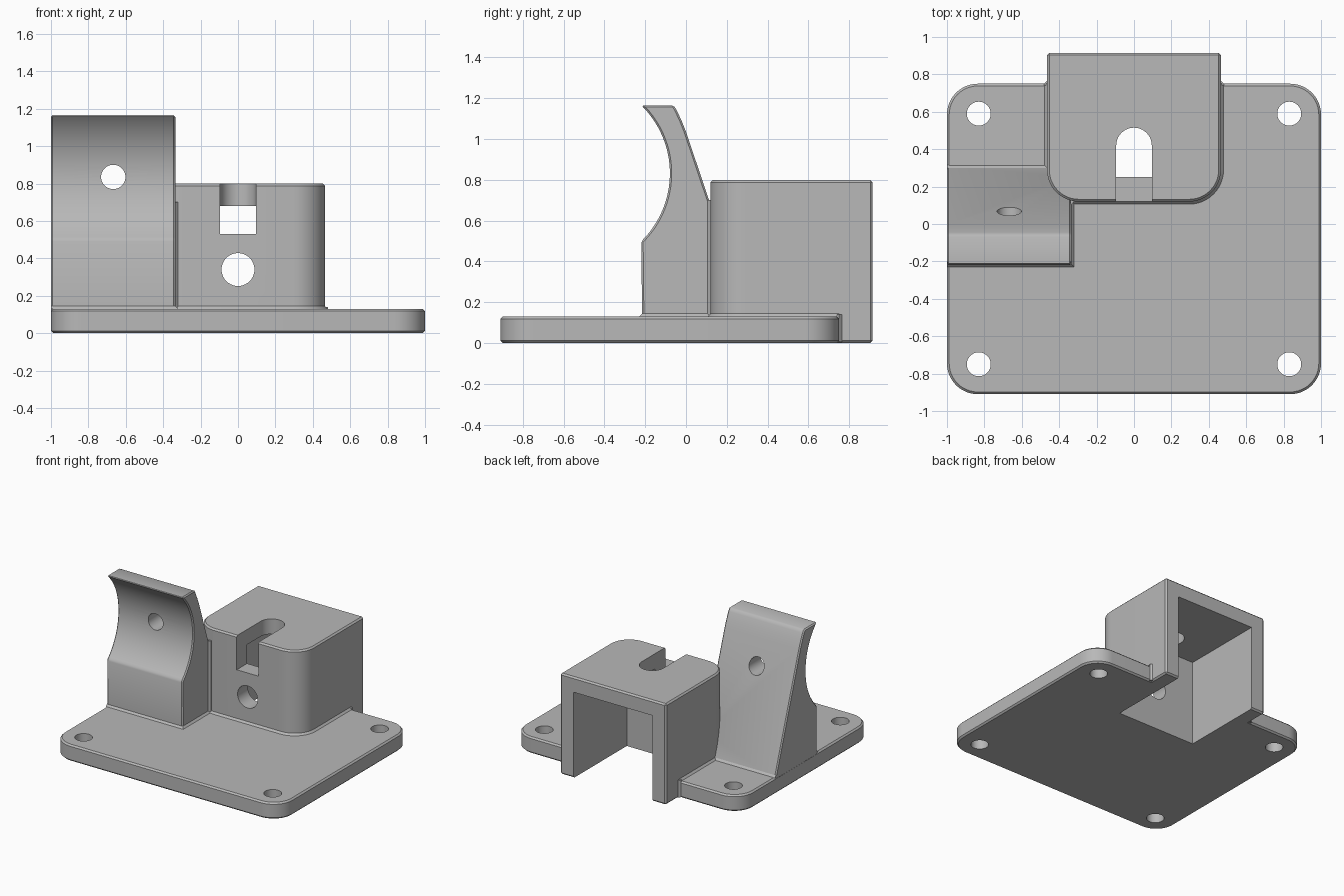
import bpy
import bmesh
from math import cos, sin, pi, asin

if "Cube" in bpy.data.objects:
    bpy.data.objects.remove(bpy.data.objects["Cube"], do_unlink=True)

grey = bpy.data.materials.new("plain grey")
grey.use_nodes = True
colour = (0.48, 0.48, 0.48, 1)
grey.diffuse_color = colour
grey.node_tree.nodes["Principled BSDF"].inputs["Base Color"].default_value = colour

# Axis mappings: outline coordinates (u, v) extruded along w
ALONG_Z = lambda u, v, w: (u, v, w)
ALONG_X = lambda u, v, w: (w, u, v)
ALONG_Y = lambda u, v, w: (u, w, v)


def arc(cu, cv, r, a0, a1, n=12):
    return [(cu + r * cos(a0 + (a1 - a0) * i / n),
             cv + r * sin(a0 + (a1 - a0) * i / n)) for i in range(n + 1)]


def circle(cu, cv, r, n=40):
    return arc(cu, cv, r, 0, 2 * pi, n)[:-1]


def rect(x0, x1, y0, y1, front=0, back=0):
    """Rectangle with rounded front and back corners."""
    corners = [(x0, y0, 1, 1, front, pi), (x1, y0, -1, 1, front, 1.5 * pi),
               (x1, y1, -1, -1, back, 0), (x0, y1, 1, -1, back, pi / 2)]
    pts = []
    for x, y, sx, sy, r, a in corners:
        pts += arc(x + sx * r, y + sy * r, r, a, a + pi / 2) if r else [(x, y)]
    return pts


def loft(name, low, high, w0, w1, axis=ALONG_Z):
    bm = bmesh.new()
    a = [bm.verts.new(axis(u, v, w0)) for u, v in low]
    b = [bm.verts.new(axis(u, v, w1)) for u, v in high]
    n = len(a)
    bm.faces.new(a)
    bm.faces.new(b)
    for i in range(n):
        j = (i + 1) % n
        bm.faces.new((a[i], a[j], b[j], b[i]))
    bmesh.ops.recalc_face_normals(bm, faces=bm.faces)
    mesh = bpy.data.meshes.new(name)
    bm.to_mesh(mesh)
    bm.free()
    ob = bpy.data.objects.new(name, mesh)
    bpy.context.collection.objects.link(ob)
    mesh.materials.append(grey)
    return ob


def prism(name, pts, w0, w1, axis=ALONG_Z):
    return loft(name, pts, pts, w0, w1, axis)


def finish(ob, cutters=(), chamfer=0.012):
    """Chamfer the edges, cut the openings and shade."""
    bpy.ops.object.select_all(action="DESELECT")
    bpy.context.view_layer.objects.active = ob
    ob.select_set(True)
    if chamfer:
        mod = ob.modifiers.new("chamfer", "BEVEL")
        mod.width, mod.segments, mod.limit_method = chamfer, 1, "ANGLE"
        bpy.ops.object.modifier_apply(modifier=mod.name)
    for cutter in cutters:
        mod = ob.modifiers.new("cut", "BOOLEAN")
        mod.operation, mod.solver, mod.object = "DIFFERENCE", "EXACT", cutter
        bpy.ops.object.modifier_apply(modifier=mod.name)
    bpy.ops.object.shade_smooth_by_angle(angle=pi / 6)


# Cutters
cavity = prism("cavity_cutter", rect(-0.345, 0.345, 0.25, 1.2), -0.2, 0.68)
slot = prism("slot_cutter", [(-0.095, 0), (0.095, 0)] + arc(0, 0.42, 0.095, 0, pi, 20), 0.53, 1)
front_hole = prism("front_hole_cutter", circle(0, 0.34, 0.088), 0, 0.4, ALONG_Y)
cradle_hole = prism("cradle_hole_cutter", circle(-0.667, 0.835, 0.065), -0.4, 0.4, ALONG_Y)
screw_holes = [prism("screw_hole_cutter", circle(x, y, 0.064), -0.1, 0.3)
               for x in (-0.83, 0.83) for y in (-0.75, 0.59)]
cutters = [cavity, slot, front_hole, cradle_hole] + screw_holes
for c in cutters:
    c.hide_render = True

# Base plate with four screw holes
plate = prism("base_plate", rect(-1, 1, -0.91, 0.75, 0.165, 0.165), 0, 0.13)
finish(plate, [cavity] + screw_holes)

# Hollow housing, open to the back and below
housing = prism("housing", rect(-0.465, 0.465, 0.12, 0.915, 0.17), 0, 0.8)
finish(housing, [cavity, slot, front_hole])

# Cradle with a hollow round front and a sloping back
half = asin(0.333 / 0.466)
profile = [(-0.215, 0.11)] + arc(-0.545, 0.832, 0.466, -half, half, 32)
profile += [(-0.06, 1.165), (-0.045, 1.14), (-0.022, 1.09), (0, 1.035), (0.312, 0.11)]
cradle = prism("cradle", profile, -1, -0.335, ALONG_X)
finish(cradle, [cavity, cradle_hole], 0.009)

# Narrow chamfers where the parts meet
foot = loft("housing_foot", rect(-0.48, 0.48, 0.105, 0.75, 0.185),
            rect(-0.465, 0.465, 0.12, 0.75, 0.17), 0.129, 0.145)
finish(foot, [cavity], 0)
cradle_foot = loft("cradle_foot", rect(-1, -0.32, -0.23, 0.315),
                   rect(-1, -0.335, -0.215, 0.3), 0.129, 0.145)
finish(cradle_foot, [cavity], 0)
seam = prism("cradle_seam", [(-0.34, 0.13), (-0.34, 0.105), (-0.335, 0.105),
                             (-0.32, 0.12), (-0.32, 0.13)], 0.12, 0.7)
finish(seam, (), 0)
for side, s in (("left", 1), ("right", -1)):
    corner = prism(side + "_plate_corner", [(s * 0.46, 0.74), (s * 0.48, 0.74),
                                            (s * 0.48, 0.75), (s * 0.465, 0.765),
                                            (s * 0.46, 0.765)], 0.005, 0.14)
    finish(corner, (), 0)

for c in cutters:
    bpy.data.objects.remove(c, do_unlink=True)
